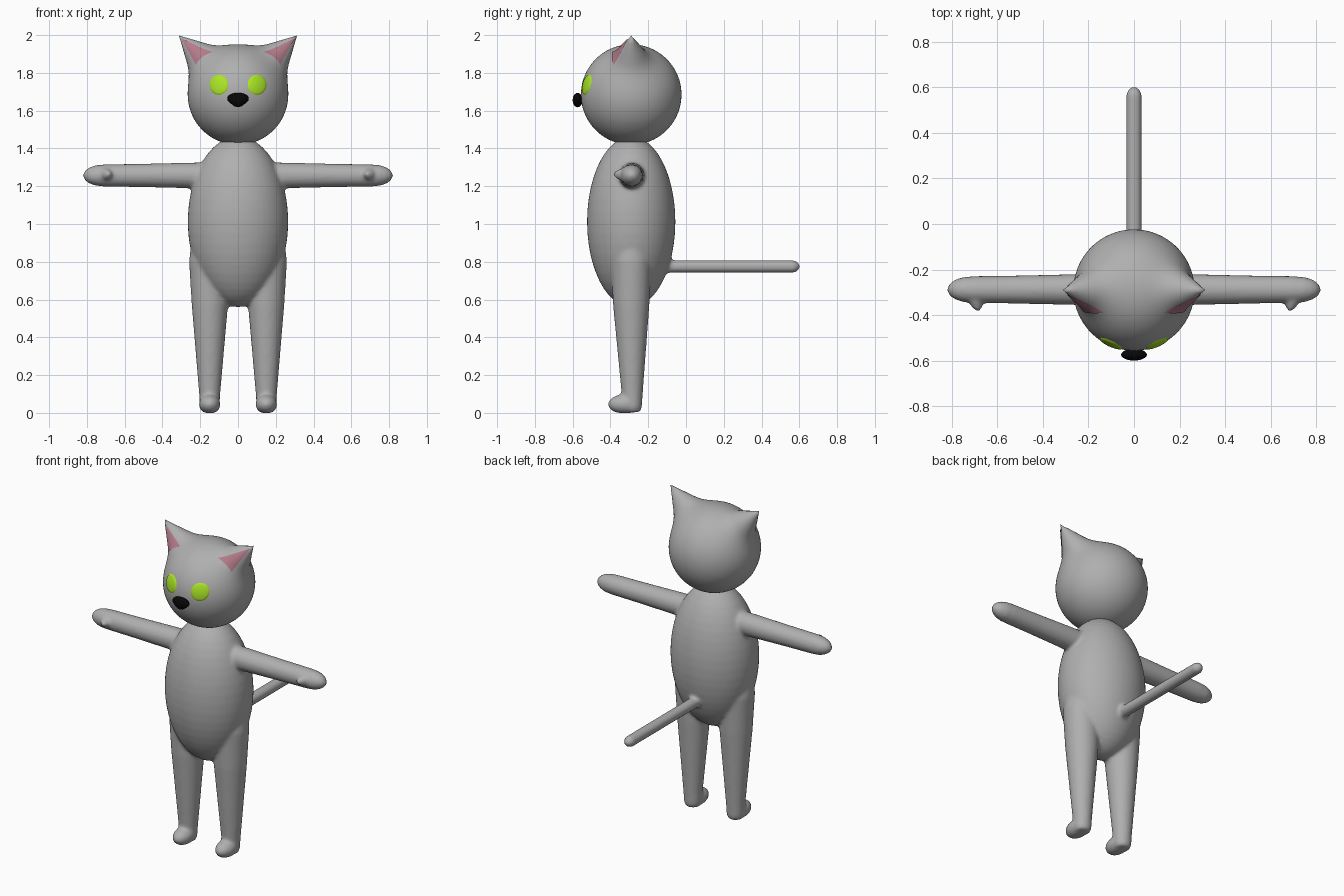
import bpy, bmesh, math
from mathutils import Vector, Matrix

if "Cube" in bpy.data.objects:
    bpy.data.objects.remove(bpy.data.objects["Cube"])


def material(name, rgb):
    m = bpy.data.materials.new(name)
    m.diffuse_color = (*rgb, 1)
    m.use_nodes = True
    m.node_tree.nodes["Principled BSDF"].inputs["Base Color"].default_value = m.diffuse_color
    return m


GREY = material("grey fur", (0.43, 0.43, 0.43))
GREEN = material("green eye", (0.40, 0.78, 0.02))
PINK = material("pink inner ear", (0.45, 0.20, 0.25))
BLACK = material("black nose", (0.002, 0.002, 0.002))


def finish(name, bm, mat):
    bmesh.ops.recalc_face_normals(bm, faces=bm.faces)
    for f in bm.faces:
        f.smooth = True
    me = bpy.data.meshes.new(name)
    bm.to_mesh(me)
    bm.free()
    me.materials.append(mat)
    ob = bpy.data.objects.new(name, me)
    bpy.context.collection.objects.link(ob)
    return ob


def ball(bm, centre, radii, u=48, v=24):
    m = Matrix.Translation(centre) @ Matrix.Diagonal((*radii, 1))
    return bmesh.ops.create_uvsphere(bm, u_segments=u, v_segments=v, radius=1, matrix=m)["verts"]


def limb(bm, axis, stations, n=32):
    """Loft circles (x, y, z, radius) square to one axis, with closed ends."""
    q = Vector(axis).to_track_quat('Z', 'Y')
    rings = []
    for x, y, z, r in stations:
        ring = []
        for i in range(n):
            a = 2 * math.pi * i / n
            p = q @ Vector((r * math.cos(a), r * math.sin(a), 0))
            ring.append(bm.verts.new(p + Vector((x, y, z))))
        rings.append(ring)
    for a, b in zip(rings, rings[1:]):
        for i in range(n):
            j = (i + 1) % n
            bm.faces.new((a[i], a[j], b[j], b[i]))
    bm.faces.new(rings[0])
    bm.faces.new(rings[-1])


# Head surface: a sphere blended with two ear cones, as a radius per direction
HEAD = Vector((0, -0.29, 1.685))
R, TIP, SLOPE, BLEND = 0.266, 0.442, 0.55, 0.05
EAR_DIR = Vector((1, 0, 1)).normalized()


def head_radius(d):
    t = Vector((abs(d.x), d.y, d.z)).angle(EAR_DIR)
    if t > 1.4:
        return R
    cone = TIP * SLOPE / (math.sin(t) + SLOPE * math.cos(t))
    h = max(BLEND - abs(R - cone), 0) / BLEND
    if cone > R + BLEND:
        return cone
    return max(R, cone) + h * h * BLEND / 4


def on_head(p, lift=0.0):
    d = p.normalized()
    return HEAD + d * (head_radius(d) + lift)


bm = bmesh.new()
bmesh.ops.create_uvsphere(bm, u_segments=128, v_segments=64, radius=1)
for v in bm.verts:
    v.co = on_head(v.co)
finish("head", bm, GREY)

# Eyes and inner ears: thin patches that follow the head
for s, side in ((-1, "right"), (1, "left")):
    bm = bmesh.new()
    n, m = 40, 7
    rings = []
    for k in range(1, m + 1):
        t = k / m
        ring = []
        for i in range(n):
            a = 2 * math.pi * i / n
            x = s * (0.101 + 0.052 * t * math.cos(a))
            z = 0.052 + 0.056 * t * math.sin(a)
            y = -math.sqrt(R * R - x * x - z * z)
            lift = -0.002 if k == m else 0.003 + 0.004 * (1 - t * t)
            ring.append(bm.verts.new(on_head(Vector((x, y, z)), lift)))
        rings.append(ring)
    bm.faces.new(rings[0])
    for a, b in zip(rings, rings[1:]):
        for i in range(n):
            j = (i + 1) % n
            bm.faces.new((a[i], a[j], b[j], b[i]))
    finish(side + "_eye", bm, GREEN)

    bm = bmesh.new()
    top = Vector((s * 0.302, -0.012, 0.298))
    inner = Vector((s * 0.135, -0.098, 0.230))
    low = Vector((s * 0.222, -0.090, 0.155))
    n = 16
    rows = []
    for i in range(n + 1):
        row = []
        for j in range(i + 1):
            f = j / i if i else 0
            p = top.lerp(inner.lerp(low, f), i / n)
            q = on_head(p, 0.002) + Vector((0, -0.004, 0))
            row.append(bm.verts.new(q))
        rows.append(row)
    for i in range(n):
        for j in range(i + 1):
            bm.faces.new((rows[i][j], rows[i + 1][j], rows[i + 1][j + 1]))
            if j < i:
                bm.faces.new((rows[i][j], rows[i + 1][j + 1], rows[i][j + 1]))
    ear = finish(side + "_inner_ear", bm, PINK)
    if sum(p.normal.y for p in ear.data.polygons) > 0:
        ear.data.flip_normals()

# Nose: flattened ball, tapering downwards
bm = bmesh.new()
for v in ball(bm, (0, 0, 0), (0.055, 0.026, 0.038)):
    if v.co.z < 0:
        v.co.x *= 1 + 0.45 * v.co.z / 0.038
    else:
        v.co.x *= 1 + 0.25 * v.co.z / 0.038
    v.co += Vector((0, -0.574, 1.656))
finish("nose", bm, BLACK)

# Body, limbs and tail, fused into one soft skin
bm = bmesh.new()
ball(bm, (0, -0.29, 1.012), (0.266, 0.234, 0.452))
for s in (-1, 1):
    # leg and foot
    limb(bm, (0, 0, 1), [(s * x, y, z, r) for x, y, z, r in (
        (0.13, -0.29, 1.0, 0.06), (0.146, -0.29, 0.92, 0.10), (0.152, -0.29, 0.8, 0.107),
        (0.149, -0.29, 0.57, 0.096), (0.150, -0.285, 0.10, 0.056),
        (0.150, -0.285, 0.03, 0.052), (0.150, -0.285, 0.004, 0.042))])
    for v in ball(bm, (s * 0.15, -0.325, 0.046), (0.057, 0.088, 0.052)):
        v.co.z = max(v.co.z, 0)
    # arm with rounded hand
    limb(bm, (1, 0, 0), [(s * x, -0.288, 1.257, r) for x, r in (
        (0.1, 0.07), (0.25, 0.068), (0.5, 0.062), (0.70, 0.059), (0.75, 0.055),
        (0.785, 0.044), (0.808, 0.028), (0.82, 0.008))])
    # thumb
    limb(bm, (0, 1, 0), [(s * x, y, 1.262, r) for x, y, r in (
        (0.71, -0.29, 0.045), (0.70, -0.335, 0.034), (0.69, -0.365, 0.023),
        (0.685, -0.382, 0.010))])
# tail
limb(bm, (0, 1, 0), [(0, y, 0.775, r) for y, r in (
    (-0.2, 0.034), (0.57, 0.034), (0.587, 0.028), (0.601, 0.012))])
body = finish("body", bm, GREY)
remesh = body.modifiers.new("fuse", 'REMESH')
remesh.mode = 'VOXEL'
remesh.voxel_size = 0.01
remesh.use_smooth_shade = True
soften = body.modifiers.new("soften", 'SMOOTH')
soften.factor = 0.5
soften.iterations = 6
deps = bpy.context.evaluated_depsgraph_get()
skin = bpy.data.meshes.new_from_object(body.evaluated_get(deps))
body.modifiers.clear()
body.data = skin
skin.materials.clear()
skin.materials.append(GREY)
for p in skin.polygons:
    p.use_smooth = True
    p.material_index = 0
